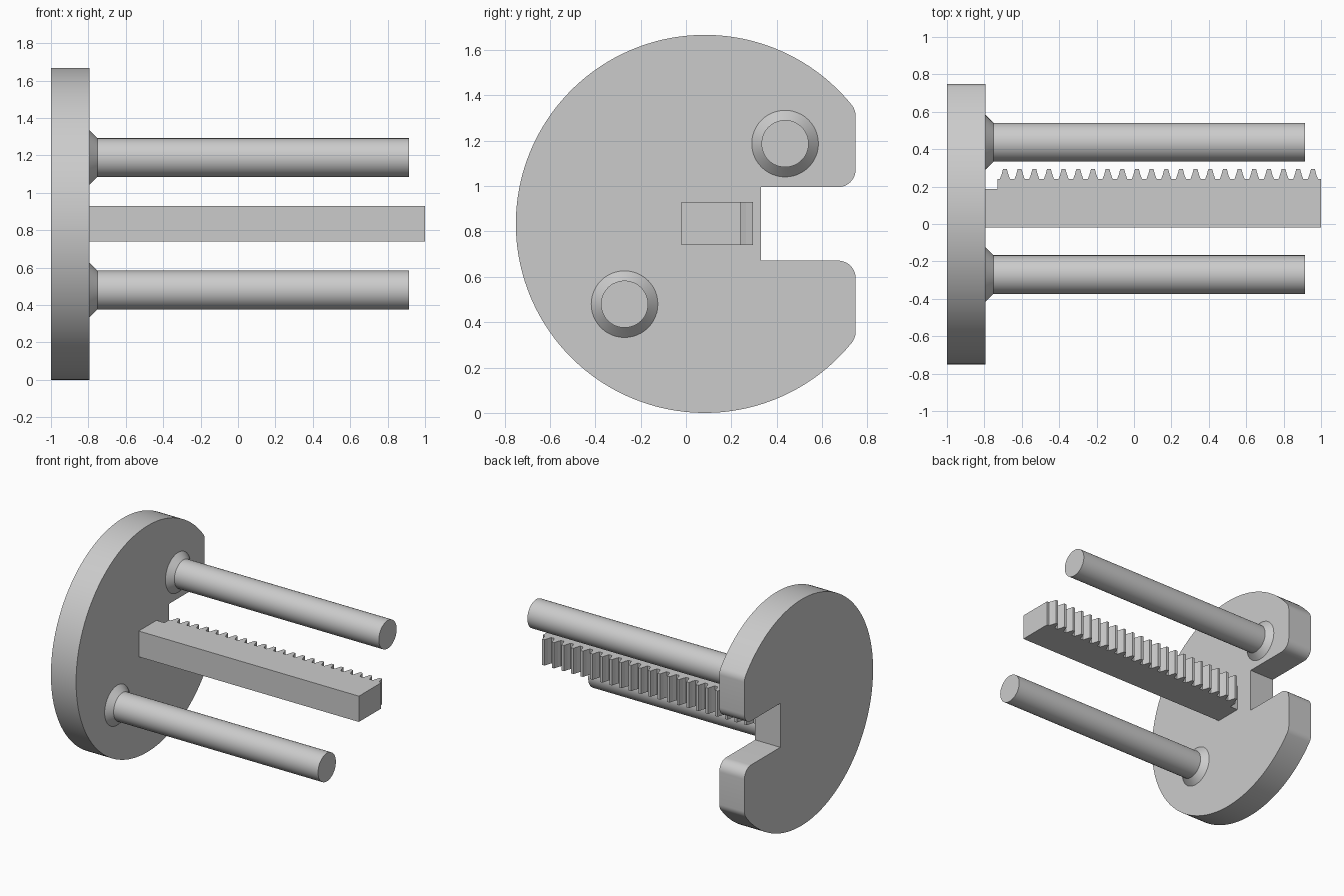
import bpy, bmesh, math
from mathutils import Vector

if "Cube" in bpy.data.objects:
    bpy.data.objects.remove(bpy.data.objects["Cube"])

grey = bpy.data.materials.new("plain_grey")
grey.diffuse_color = (0.6, 0.6, 0.6, 1)
grey.use_nodes = True
grey.node_tree.nodes["Principled BSDF"].inputs["Base Color"].default_value = grey.diffuse_color


def finish(name, bm, smooth=True):
    bmesh.ops.remove_doubles(bm, verts=bm.verts, dist=1e-5)
    bmesh.ops.recalc_face_normals(bm, faces=bm.faces)
    mesh = bpy.data.meshes.new(name)
    bm.to_mesh(mesh)
    bm.free()
    mesh.materials.append(grey)
    ob = bpy.data.objects.new(name, mesh)
    bpy.context.collection.objects.link(ob)
    if smooth:
        bpy.ops.object.select_all(action='DESELECT')
        ob.select_set(True)
        bpy.context.view_layer.objects.active = ob
        bpy.ops.object.shade_smooth_by_angle(angle=math.radians(25))
    return ob


def prism(name, points, offset, smooth=True):
    """Extrude a closed outline along the offset vector."""
    bm = bmesh.new()
    face = bm.faces.new([bm.verts.new(p) for p in points])
    out = bmesh.ops.extrude_face_region(bm, geom=[face], use_keep_orig=True)
    moved = [g for g in out["geom"] if isinstance(g, bmesh.types.BMVert)]
    bmesh.ops.translate(bm, verts=moved, vec=Vector(offset))
    return finish(name, bm, smooth)


def arc(cy, cz, r, a0, a1, n):
    return [(cy + r * math.cos(a0 + (a1 - a0) * i / n),
             cz + r * math.sin(a0 + (a1 - a0) * i / n)) for i in range(n + 1)]


CY, CZ, R = 0.083, 0.8335, 0.8335
BACK, FACE = -1.0, -0.795

# Round plate with a flat side and a filleted slot; lower half mirrors the upper
flat, fillet, slot = 0.748, 0.077, 0.162
dy = flat - fillet - CY
tilt = math.acos(dy / (R - fillet))
dz = (R - fillet) * math.sin(tilt)
upper = [(0.33, CZ + slot)]
upper += arc(flat - fillet, CZ + slot + fillet, fillet, -math.pi / 2, 0, 10)
upper += arc(flat - fillet, CZ + dz, fillet, 0, tilt, 6)
upper += arc(CY, CZ, R, tilt, math.pi, 64)[1:]
lower = [(y, 2 * CZ - z) for y, z in reversed(upper[:-1])]
prism("plate", [(BACK, y, z) for y, z in upper + lower], (FACE - BACK, 0, 0))

# Toothed bar: stepped foot, then evenly spaced teeth along its +y side
root, tip, first, pitch = 0.24, 0.295, -0.69, 0.0784
outline = [(FACE, -0.02), (FACE, 0.186), (-0.73, 0.186), (-0.73, root)]
for i in range(22):
    c = first + pitch * i
    outline += [(c - 0.027, root), (c - 0.018, root + 0.025), (c - 0.010, tip),
                (c + 0.010, tip), (c + 0.018, root + 0.025), (c + 0.027, root)]
outline += [(1.0, root), (1.0, -0.02)]
prism("toothed_bar", [(x, y, 0.74) for x, y in outline], (0, 0, 0.19), smooth=False)


# Guide rods with conical collars where they meet the plate
def rod(name, cy, cz, n=48):
    bm = bmesh.new()
    rings = []
    for x, r in [(FACE, 0.147), (-0.752, 0.104), (0.915, 0.104)]:
        rings.append([bm.verts.new((x, y, z))
                      for y, z in arc(cy, cz, r, 0, 2 * math.pi, n)[:-1]])
    for a, b in zip(rings, rings[1:]):
        for i in range(n):
            j = (i + 1) % n
            bm.faces.new((a[i], a[j], b[j], b[i]))
    bm.faces.new(rings[0])
    bm.faces.new(rings[-1])
    finish(name, bm)


for name, s in (("upper_guide_rod", 1), ("lower_guide_rod", -1)):
    rod(name, CY + s * 0.354, CZ + s * 0.354)
